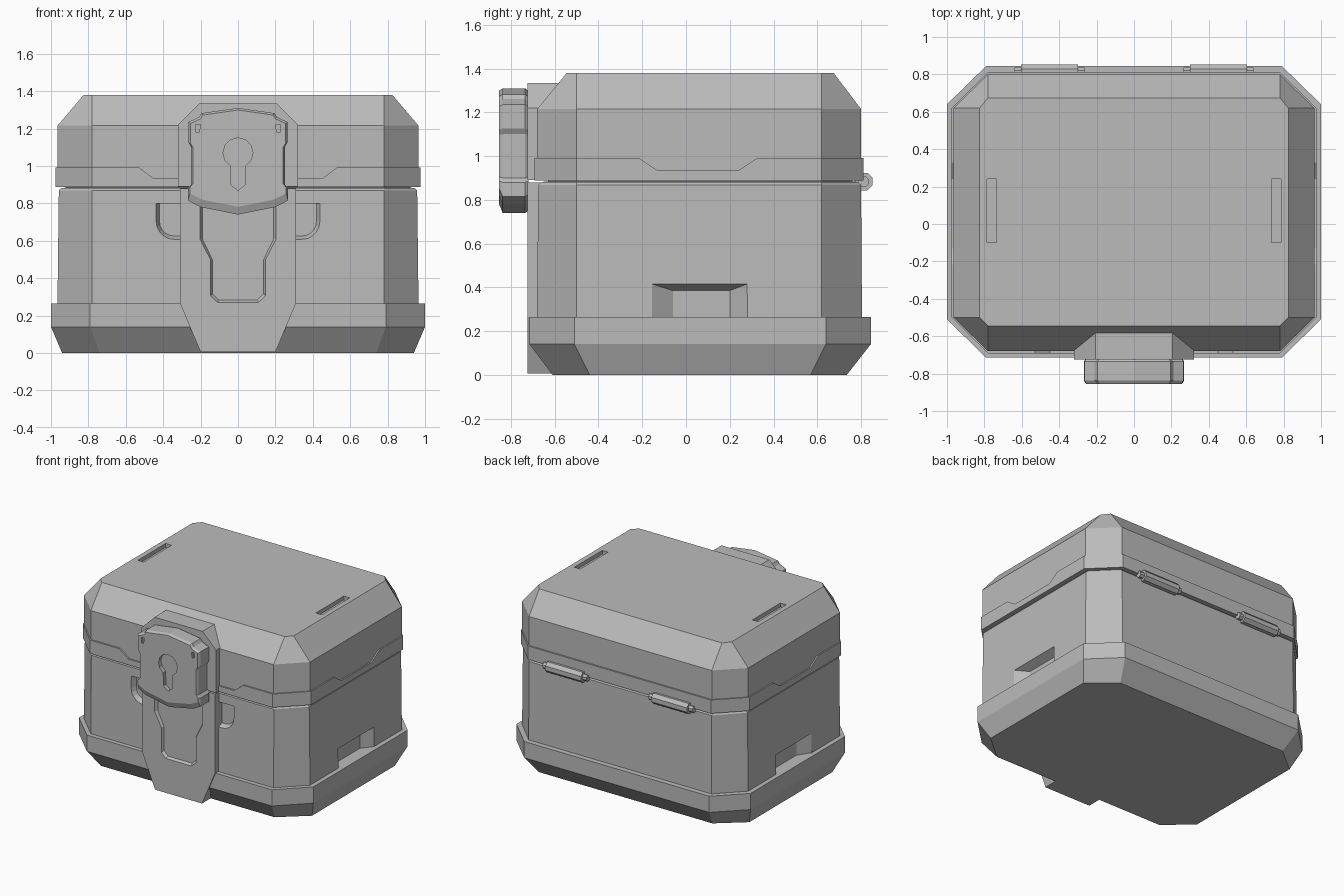
import bpy, bmesh
from math import cos, sin, radians

cube = bpy.data.objects.get("Cube")
if cube:
    bpy.data.objects.remove(cube, do_unlink=True)

grey = bpy.data.materials.new("plain grey")
grey.use_nodes = True
grey.diffuse_color = (0.5, 0.5, 0.5, 1)
grey.node_tree.nodes["Principled BSDF"].inputs["Base Color"].default_value = (0.5, 0.5, 0.5, 1)


def loft(name, rings):
    """Closed solid through rings of equal point count."""
    bm = bmesh.new()
    rows = [[bm.verts.new(p) for p in ring] for ring in rings]
    n = len(rows[0])
    for a, b in zip(rows, rows[1:]):
        for i in range(n):
            j = (i + 1) % n
            bm.faces.new((a[i], a[j], b[j], b[i]))
    bm.faces.new(rows[0])
    bm.faces.new(rows[-1])
    bmesh.ops.recalc_face_normals(bm, faces=bm.faces)
    mesh = bpy.data.meshes.new(name)
    bm.to_mesh(mesh)
    bm.free()
    mesh.materials.append(grey)
    ob = bpy.data.objects.new(name, mesh)
    bpy.context.collection.objects.link(ob)
    return ob


def octagon(z, hx, y0, y1, cx=0.78, c0=-0.5, c1=0.62):
    """Rectangle with cut corners; cx, c0, c1 are where the cuts begin."""
    return [(cx, y0, z), (hx, c0, z), (hx, c1, z), (cx, y1, z),
            (-cx, y1, z), (-hx, c1, z), (-hx, c0, z), (-cx, y0, z)]


def mirrored(half):
    """Complete a right-hand outline across the middle."""
    return half + [(-x, z) for x, z in reversed(half) if x > 0]


def front(outline, y):
    return [(x, y, z) for x, z in outline]


def prism(name, outline, y0, y1):
    return loft(name, [front(outline, y0), front(outline, y1)])


def box(name, x0, x1, y0, y1, z0, z1):
    return prism(name, [(x0, z0), (x1, z0), (x1, z1), (x0, z1)], y0, y1)


def cut(target, cutter):
    cutter.hide_render = True
    mod = target.modifiers.new("cut", 'BOOLEAN')
    mod.operation = 'DIFFERENCE'
    mod.solver = 'EXACT'
    mod.object = cutter
    with bpy.context.temp_override(object=target, active_object=target):
        bpy.ops.object.modifier_apply(modifier=mod.name)
    bpy.data.objects.remove(cutter, do_unlink=True)


# Foot skirt
loft("base_skirt", [
    octagon(0.0, 0.94, -0.61, 0.735, 0.74, -0.44, 0.57),
    octagon(0.14, 1.0, -0.715, 0.845, 0.79, -0.51, 0.64),
    octagon(0.265, 1.0, -0.715, 0.845, 0.79, -0.51, 0.64)])

# Body with a narrow neck under the lid
body = loft("body", [
    octagon(0.2, 0.966, -0.682, 0.805),
    octagon(0.868, 0.958, -0.675, 0.8),
    octagon(0.882, 0.945, -0.66, 0.785),
    octagon(0.884, 0.92, -0.63, 0.76),
    octagon(0.91, 0.92, -0.63, 0.76)])

# Lid
lid = loft("lid", [
    octagon(0.892, 0.965, -0.68, 0.8),
    octagon(1.215, 0.965, -0.68, 0.8),
    octagon(1.38, 0.825, -0.545, 0.675)])

# Lid rim with dipped top edge at the front and sides
rim = loft("lid_rim", [
    octagon(0.888, 0.975, -0.692, 0.812),
    octagon(0.992, 0.975, -0.692, 0.812)])
cut(rim, prism("front_dip", mirrored([(0.45, 0.932), (0.54, 1.0)]), -0.8, -0.6))
dip = [(-0.13, 0.935), (0.24, 0.935), (0.34, 1.0), (-0.23, 1.0)]

for s in (1, -1):
    cut(rim, loft("side_dip", [[(s * x, y, z) for y, z in dip] for x in (0.9, 1.1)]))

    # Grip slots in the lid top
    x0, x1 = sorted((s * 0.735, s * 0.785))
    cut(lid, box("lid_slot", x0, x1, -0.1, 0.24, 1.35, 1.45))

    # Finger recess low on each side
    inner = [(-0.06, 0.23), (0.2, 0.23), (0.2, 0.385), (-0.06, 0.385)]
    outer = [(-0.155, 0.23), (0.28, 0.23), (0.28, 0.415), (-0.155, 0.415)]
    cut(body, loft("side_recess", [
        [(s * 0.9, y, z) for y, z in inner],
        [(s * 0.964, y, z) for y, z in outer],
        [(s * 1.1, y, z) for y, z in outer]]))

    # Rounded pocket beside the strap
    def pocket(r, top=0.8):
        arc = [(0.34 + r * cos(radians(-a)), 0.705 + r * sin(radians(-a)))
               for a in range(0, 91, 18)]
        return [(s * x, z) for x, z in [(0.25, top), (0.34 + r, top)] + arc + [(0.25, 0.705 - r)]]
    cut(body, loft("pocket", [front(pocket(0.08), -0.64), front(pocket(0.098), -0.676),
                              front(pocket(0.098), -0.8)]))

    # Hinge: a barrel with thinner pin ends
    def ring(x, r):
        return [(s * x, 0.812 + r * cos(radians(a)), 0.883 + r * sin(radians(a)))
                for a in (22.5 + 45 * k for k in range(8))]
    loft("hinge", [ring(0.265, 0.026), ring(0.3, 0.026), ring(0.3, 0.044),
                   ring(0.605, 0.044), ring(0.605, 0.026), ring(0.64, 0.026)])

# Lower strap with sunken panel
strap = prism("lower_strap", mirrored([(0.2, 0.005), (0.31, 0.265), (0.31, 0.88)]), -0.725, -0.6)
panel = mirrored([(0.11, 0.27), (0.148, 0.305), (0.148, 0.5), (0.205, 0.61), (0.205, 0.84)])
small = [(x * 0.93, z + (0.012 if z < 0.5 else 0)) for x, z in panel]
cut(strap, loft("strap_panel", [front(small, -0.705), front(panel, -0.726), front(panel, -0.8)]))

# Upper strap on the lid
prism("upper_strap", mirrored([(0.32, 0.89), (0.32, 1.22), (0.205, 1.335)]), -0.725, -0.5)

# Lock plate with bevelled rims
shape = mirrored([(0, 0.74), (0.2, 0.78), (0.268, 0.815), (0.268, 0.88), (0.25, 0.9),
                  (0.25, 1.1), (0.265, 1.125), (0.265, 1.235), (0.21, 1.26),
                  (0.195, 1.282), (0, 1.31)])


def shrunk(k, lift):
    return [(x * k, 1.03 + (z - 1.03) * k + (lift if z < 0.82 else 0)) for x, z in shape]


lock = loft("lock_plate", [front(shrunk(0.96, 0), -0.72), front(shape, -0.735),
                           front(shape, -0.838), front(shrunk(0.96, 0.03), -0.855)])

# Keyhole and small slots
key = [(0.08 * cos(radians(a)), 1.07 + 0.08 * sin(radians(a))) for a in range(-60, 241, 30)]
key += [(-0.038, 0.9), (0, 0.868), (0.038, 0.9)]
cut(lock, prism("keyhole", key, -0.9, -0.825))
for s in (1, -1):
    slot = [(s * x, z) for x, z in [(0.2, 1.222), (0.228, 1.222), (0.224, 1.18), (0.208, 1.18)]]
    cut(lock, prism("lock_slot", slot, -0.9, -0.835))
